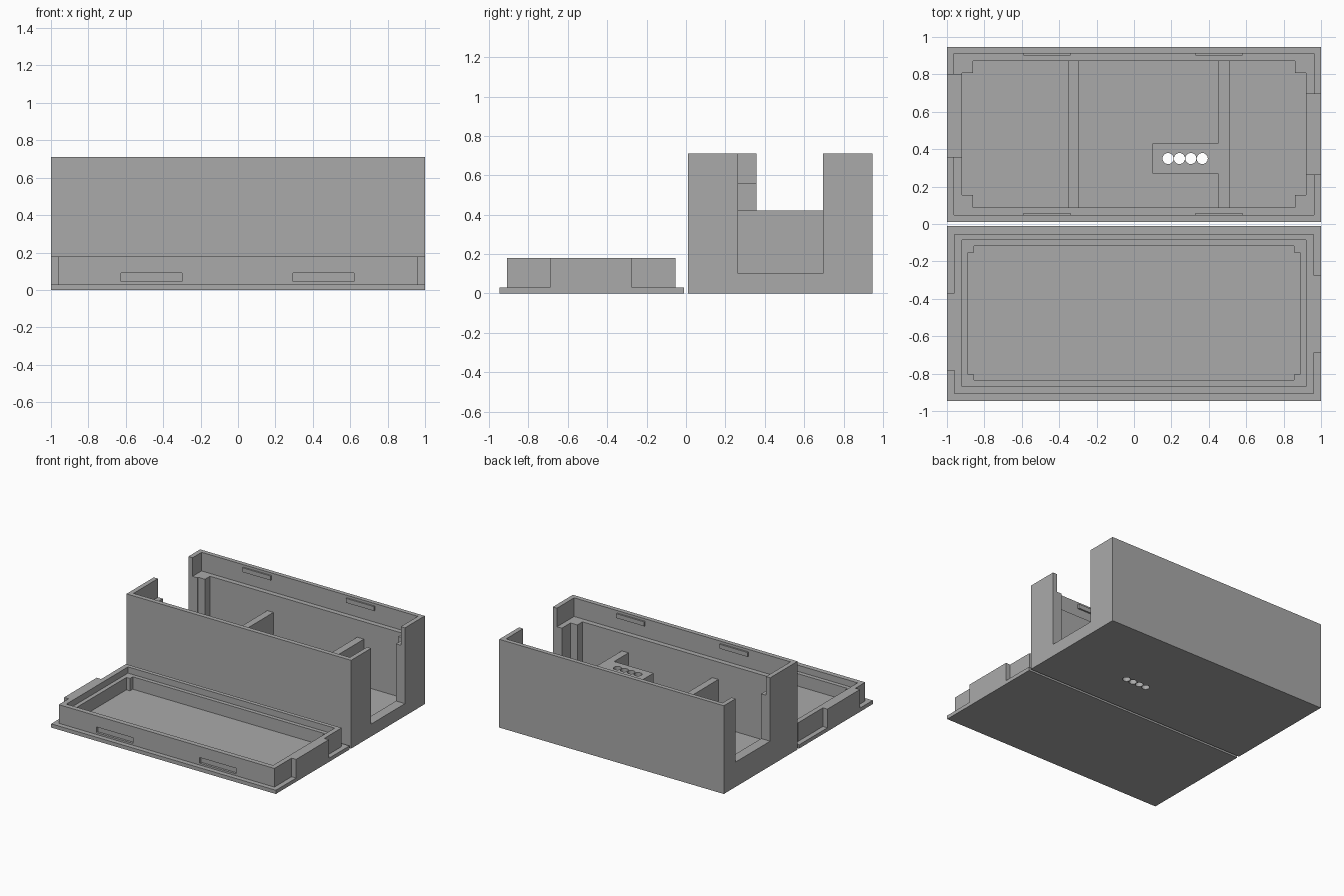
import bpy

if "Cube" in bpy.data.objects:
    bpy.data.objects.remove(bpy.data.objects["Cube"], do_unlink=True)

grey = bpy.data.materials.new("plain grey plastic")
grey.use_nodes = True
grey.diffuse_color = (0.4, 0.4, 0.4, 1)
bsdf = next(n for n in grey.node_tree.nodes if n.type == 'BSDF_PRINCIPLED')
bsdf.inputs["Base Color"].default_value = (0.4, 0.4, 0.4, 1)


def box(name, x, y, z):
    """Box from (min, max) ranges on each axis."""
    bpy.ops.mesh.primitive_cube_add(size=1)
    ob = bpy.context.object
    ob.name = name
    ob.data.name = name
    for v in ob.data.vertices:
        v.co = [r[1] if c > 0 else r[0] for c, r in zip(v.co, (x, y, z))]
    ob.data.materials.append(grey)
    return ob


def combine(target, tool, operation='DIFFERENCE'):
    """Apply a boolean and drop the tool object."""
    tool.hide_render = True
    mod = target.modifiers.new("combine", 'BOOLEAN')
    mod.operation = operation
    mod.solver = 'EXACT'
    mod.object = tool
    bpy.context.view_layer.objects.active = target
    bpy.ops.object.modifier_apply(modifier=mod.name)
    bpy.data.objects.remove(tool, do_unlink=True)


def cut(target, x, y, z):
    combine(target, box("cutter", x, y, z))


def add(target, x, y, z):
    combine(target, box("addition", x, y, z), 'UNION')


TOP = 0.71
ABOVE = 0.9

# Case body: wide lip at the top, narrower cavity with corner posts below
case = box("case_body", (-1, 1), (0.01, 0.947), (0, TOP))
cut(case, (-0.963, 0.963), (0.047, 0.912), (0.56, ABOVE))
cut(case, (-0.92, 0.92), (0.154, 0.808), (0.04, ABOVE))
cut(case, (-0.86, 0.86), (0.088, 0.872), (0.04, ABOVE))

# Openings in the two short ends
cut(case, (0.8, 1.1), (0.265, 0.695), (0.1, ABOVE))
cut(case, (-1.1, -0.8), (0.358, 0.798), (0.2, ABOVE))

# Inner dividers, one carrying the perforated block
left_divider = box("left_divider", (-0.35, -0.295), (0.08, 0.88), (0.03, 0.42))
right_divider = box("right_divider", (0.45, 0.51), (0.08, 0.88), (0.03, 0.42))
add(right_divider, (0.1, 0.48), (0.27, 0.43), (0.03, 0.42))
right_divider.name = "right_divider_with_block"

# Row of round holes through the block and the floor
for i in range(4):
    for part in (right_divider, case):
        bpy.ops.mesh.primitive_cylinder_add(
            vertices=32, radius=0.0295, depth=2,
            location=(0.182 + i * 0.061, 0.35, 0))
        combine(part, bpy.context.object)

# Snap tabs on the inside of the lip
for side, y in (("front", (0.04, 0.06)), ("back", (0.9, 0.92))):
    for hand, x in (("right", (-0.59, -0.34)), ("left", (0.33, 0.58))):
        box(f"{side}_{hand}_snap_tab", x, y, (0.655, 0.69))

# Lid: plate, raised rim and end plugs that fill the openings
lid = box("lid", (-1, 1), (-0.947, -0.01), (0, 0.03))
add(lid, (-0.96, 0.96), (-0.908, -0.053), (0.01, 0.18))
add(lid, (0.9, 1), (-0.69, -0.274), (0.01, 0.18))
add(lid, (-1, -0.9), (-0.783, -0.369), (0.01, 0.18))

# Stepped hollow inside the lid, with small corner posts
cut(lid, (-0.92, 0.92), (-0.868, -0.085), (0.13, ABOVE))
cut(lid, (-0.887, 0.887), (-0.804, -0.152), (0.03, ABOVE))
cut(lid, (-0.855, 0.855), (-0.835, -0.117), (0.03, ABOVE))

# Snap slots in the long sides of the rim
for y in ((-0.93, -0.89), (-0.071, -0.03)):
    for x in ((-0.625, -0.3), (0.295, 0.62)):
        cut(lid, x, y, (0.045, 0.09))
